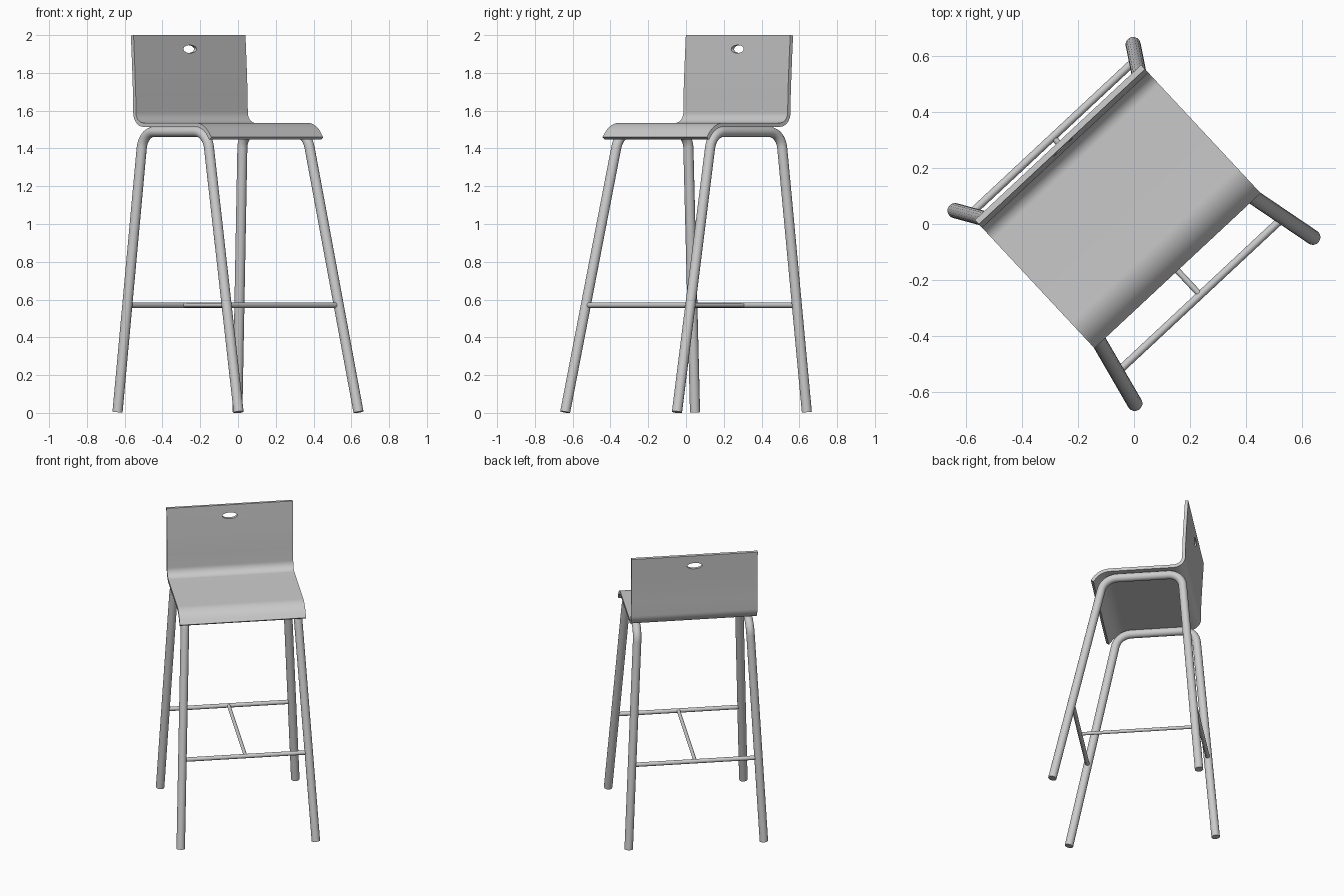
import bpy, bmesh, math
from mathutils import Vector

if "Cube" in bpy.data.objects:
    bpy.data.objects.remove(bpy.data.objects["Cube"])

TURN = math.radians(43)   # whole stool is turned about z; local front is -y
HALF_W = 0.405
THICK = 0.021


def rounded(points, bends):
    """Polyline with true arcs; bends maps point index -> tangent length."""
    pts = [Vector(p) for p in points]
    out = []
    for i, p in enumerate(pts):
        if i not in bends:
            out.append(p)
            continue
        d = bends[i]
        u = (pts[i - 1] - p).normalized()
        v = (pts[i + 1] - p).normalized()
        c = p + (u + v).normalized() * d / math.cos(u.angle(v) / 2)
        a, b = p + u * d - c, p + v * d - c
        r = a.length
        out += [c + a.normalized().slerp(b.normalized(), k / 10) * r for k in range(11)]
    return out


def finish(obj):
    obj.rotation_euler.z = TURN
    bpy.ops.object.select_all(action='DESELECT')
    obj.select_set(True)
    bpy.context.view_layer.objects.active = obj
    bpy.ops.object.shade_smooth_by_angle(angle=math.radians(35))


def tube(name, points, radius):
    cu = bpy.data.curves.new(name, 'CURVE')
    cu.dimensions = '3D'
    cu.bevel_depth = radius
    cu.bevel_resolution = 6
    cu.use_fill_caps = True
    sp = cu.splines.new('POLY')
    sp.points.add(len(points) - 1)
    for sp_pt, p in zip(sp.points, points):
        sp_pt.co = (*p, 1)
    obj = bpy.data.objects.new(name, cu)
    bpy.context.collection.objects.link(obj)
    bpy.ops.object.select_all(action='DESELECT')
    obj.select_set(True)
    bpy.context.view_layer.objects.active = obj
    bpy.ops.object.convert(target='MESH')
    finish(bpy.context.view_layer.objects.active)


# Seat shell: one bent sheet running from the back's top to the front lip
profile = rounded([(0, 0.387, 1.999), (0, 0.381, 1.90), (0, 0.375, 1.79),
                   (0, 0.370, 1.68), (0, 0.368, 1.525), (0, -0.165, 1.525),
                   (0, -0.219, 1.453)], {4: 0.066, 5: 0.06})
bm = bmesh.new()
rows = [[bm.verts.new((s * HALF_W, p.y, p.z)) for s in (-1, 1)] for p in profile]
for (a, b), (c, d) in zip(rows, rows[1:]):
    bm.faces.new((a, b, d, c))
me = bpy.data.meshes.new("seat_shell")
bm.to_mesh(me)
bm.free()
seat = bpy.data.objects.new("seat_shell", me)
bpy.context.collection.objects.link(seat)
sol = seat.modifiers.new("thickness", 'SOLIDIFY')
sol.thickness = THICK
sol.offset = 0
sol.use_even_offset = True

# Oval grip hole through the back
bpy.ops.mesh.primitive_cylinder_add(vertices=40, radius=1, depth=0.2,
                                    location=(0, 0.383, 1.926),
                                    rotation=(math.pi / 2, 0, 0))
cutter = bpy.context.object
cutter.name = "grip_hole_cutter"
cutter.scale = (0.048, 0.021, 1)
cutter.hide_render = True
cut = seat.modifiers.new("grip_hole", 'BOOLEAN')
cut.operation = 'DIFFERENCE'
cut.solver = 'EXACT'
cut.object = cutter
bpy.context.view_layer.objects.active = seat
for m in ("thickness", "grip_hole"):
    bpy.ops.object.modifier_apply(modifier=m)
bpy.data.objects.remove(cutter)
finish(seat)

# Side frames: each an upside-down U of bent tube forming two legs
for side, s in (("left", -1), ("right", 1)):
    path = rounded([(s * 0.434, 0.47, 0.004), (s * 0.36, 0.35, 1.488),
                    (s * 0.36, -0.147, 1.488), (s * 0.434, -0.47, 0.004)],
                   {1: 0.085, 2: 0.085})
    tube(side + "_leg_frame", path, 0.027)

# Cross bars between the legs and the rod joining them
BAR_Z = 0.57
tube("back_cross_bar", [(-0.406, 0.424, BAR_Z), (0.406, 0.424, BAR_Z)], 0.014)
tube("front_cross_bar", [(-0.406, -0.346, BAR_Z), (0.406, -0.346, BAR_Z)], 0.014)
tube("middle_rod", [(0, 0.424, BAR_Z), (0, -0.346, BAR_Z)], 0.011)
